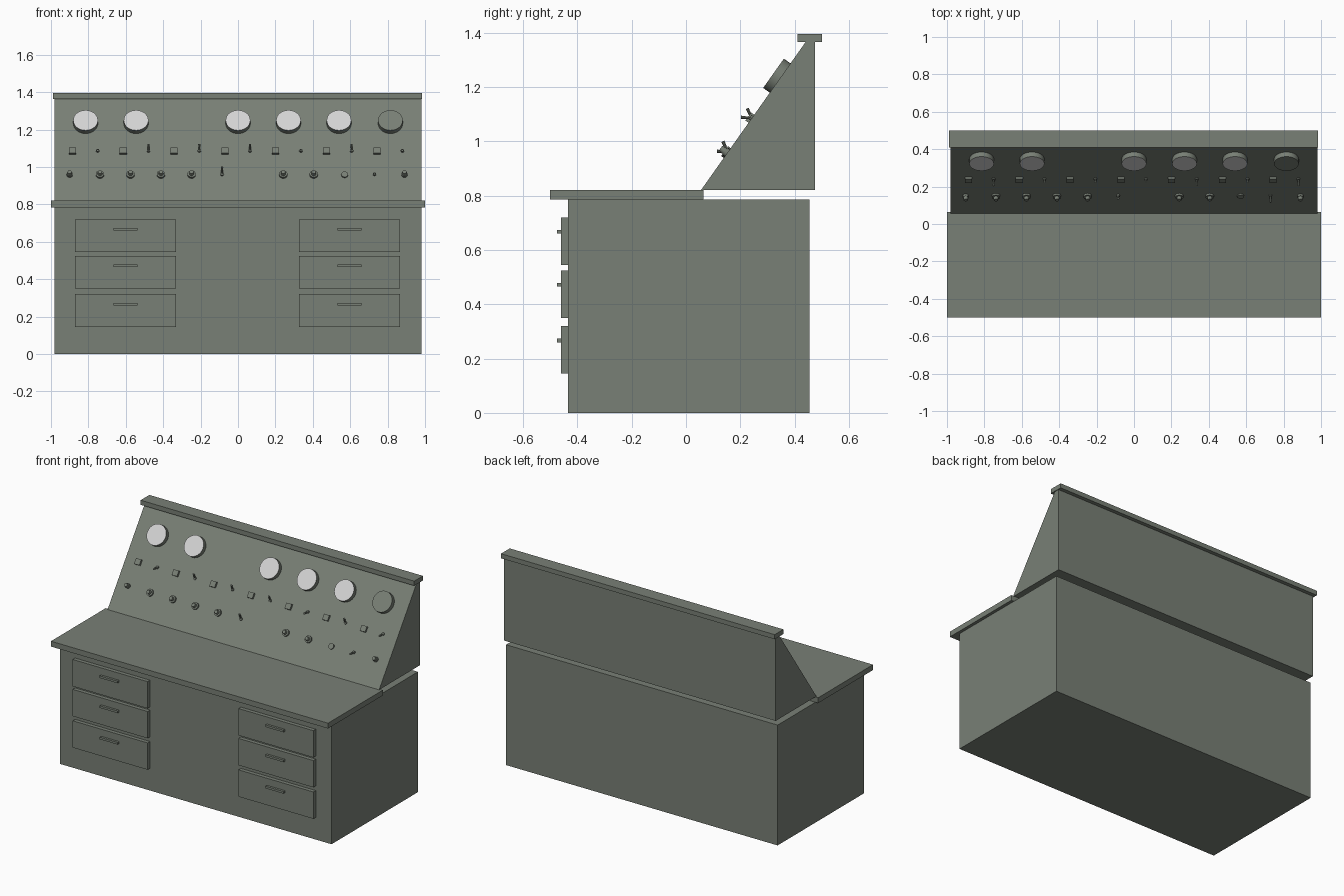
import bpy, bmesh, math
from mathutils import Matrix, Vector

if "Cube" in bpy.data.objects:
    bpy.data.objects.remove(bpy.data.objects["Cube"])


def material(name, rgb):
    m = bpy.data.materials.new(name)
    m.diffuse_color = (*rgb, 1)
    m.use_nodes = True
    m.node_tree.nodes["Principled BSDF"].inputs["Base Color"].default_value = m.diffuse_color
    return m


GREEN = material("grey_green_paint", (0.19, 0.215, 0.18))
PALE = material("pale_gauge_face", (0.66, 0.66, 0.66))

# Sloped panel: bottom front edge and top edge in (y, z)
LOW, HIGH = Vector((0.055, 0.82)), Vector((0.44, 1.365))
TILT = math.atan2(HIGH.y - LOW.y, HIGH.x - LOW.x)


def finish(name, bm, smooth=False):
    bmesh.ops.recalc_face_normals(bm, faces=bm.faces[:])
    me = bpy.data.meshes.new(name)
    bm.to_mesh(me)
    bm.free()
    ob = bpy.data.objects.new(name, me)
    bpy.context.collection.objects.link(ob)
    me.materials.append(GREEN)
    if smooth:
        bpy.context.view_layer.objects.active = ob
        ob.select_set(True)
        bpy.ops.object.shade_smooth_by_angle()
        ob.select_set(False)
    return ob


def add_box(bm, lo, hi, frame=Matrix()):
    lo, hi = Vector(lo), Vector(hi)
    m = frame @ Matrix.Translation((lo + hi) / 2) @ Matrix.Diagonal((*(hi - lo), 1))
    bmesh.ops.create_cube(bm, size=1, matrix=m)


def box(name, lo, hi):
    bm = bmesh.new()
    add_box(bm, lo, hi)
    return finish(name, bm)


def add_cyl(bm, r1, r2, z0, z1, frame, n=24):
    bmesh.ops.create_cone(bm, cap_ends=True, segments=n, radius1=r1, radius2=r2,
                          depth=z1 - z0, matrix=frame @ Matrix.Translation((0, 0, (z0 + z1) / 2)))


def panel_frame(x, z):
    # Local z points out of the panel, local y runs up it
    y = LOW.x + (z - LOW.y) / math.tan(TILT)
    return Matrix.Translation((x, y, z)) @ Matrix.Rotation(TILT, 4, 'X')


# Desk cabinet, work surface, top ledge
box("cabinet", (-0.98, -0.435, 0), (0.98, 0.455, 0.785))
box("work_surface", (-1, -0.5, 0.785), (1, 0.065, 0.82))
box("top_ledge", (-0.99, 0.41, 1.365), (0.985, 0.5, 1.395))

# Sloped console housing
bm = bmesh.new()
profile = [LOW, Vector((0.475, 0.82)), Vector((0.475, 1.365)), HIGH]
face = bm.faces.new([bm.verts.new((-0.98, p.x, p.y)) for p in profile])
ext = bmesh.ops.extrude_face_region(bm, geom=[face])
bmesh.ops.translate(bm, vec=(1.96, 0, 0),
                    verts=[g for g in ext["geom"] if isinstance(g, bmesh.types.BMVert)])
finish("console_housing", bm)

# Drawers with handles
for side, cx in (("left", -0.601), ("right", 0.596)):
    for i, z in enumerate((0.145, 0.35, 0.545)):
        box(f"{side}_drawer_{i}", (cx - 0.27, -0.46, z), (cx + 0.27, -0.43, z + 0.175))
        box(f"{side}_handle_{i}", (cx - 0.065, -0.475, z + 0.115), (cx + 0.065, -0.455, z + 0.129))

# Round gauges, the last one unlit
for i, x in enumerate((-0.815, -0.545, 0, 0.27, 0.54, 0.815)):
    bm = bmesh.new()
    f = panel_frame(x, 1.233)
    add_cyl(bm, 0.066, 0.066, -0.005, 0.03, f, 32)
    ob = finish(f"gauge_{i}", bm, True)
    if i < 5:
        ob.data.materials.append(PALE)
        out = f.to_3x3() @ Vector((0, 0, 1))
        for p in ob.data.polygons:
            if p.normal.dot(out) > 0.9:
                p.material_index = 1


def toggle(name, x, z, up, size=1.0):
    bm = bmesh.new()
    f = panel_frame(x, z)
    add_cyl(bm, 0.009 * size, 0.009 * size, -0.003, 0.008, f, 12)
    lever = f @ Matrix.Rotation(math.radians(-30 if up else 30), 4, 'X')
    add_cyl(bm, 0.004 * size, 0.006 * size, 0, 0.04 * size, lever, 10)
    finish(name, bm, True)


# Push buttons and toggles alternating along the upper row
for i in range(7):
    bm = bmesh.new()
    add_box(bm, (-0.019, -0.018, -0.003), (0.019, 0.018, 0.014), panel_frame(-0.885 + 0.2715 * i, 1.083))
    finish(f"push_button_{i}", bm)
    toggle(f"toggle_{i}", -0.75 + 0.2715 * i, 1.085, i in (1, 2, 3, 5))

# Rotary knobs along the lower row
for i, x in enumerate((-0.9, -0.738, -0.575, -0.412, -0.248, 0.242, 0.405, 0.89)):
    bm = bmesh.new()
    f = panel_frame(x, 0.957)
    r = 0.016 if i in (0, 7) else 0.022
    add_cyl(bm, r, r, -0.003, 0.012, f, 20)
    add_cyl(bm, 0.013, 0.011, 0.012, 0.03, f, 16)
    finish(f"knob_{i}", bm, True)

# Remaining lower row controls
toggle("lower_toggle_left", -0.085, 0.96, True, 1.1)
toggle("lower_toggle_right", 0.73, 0.96, False)
bm = bmesh.new()
add_cyl(bm, 0.018, 0.018, -0.003, 0.008, panel_frame(0.57, 0.957), 20)
finish("indicator_disc", bm, True)
